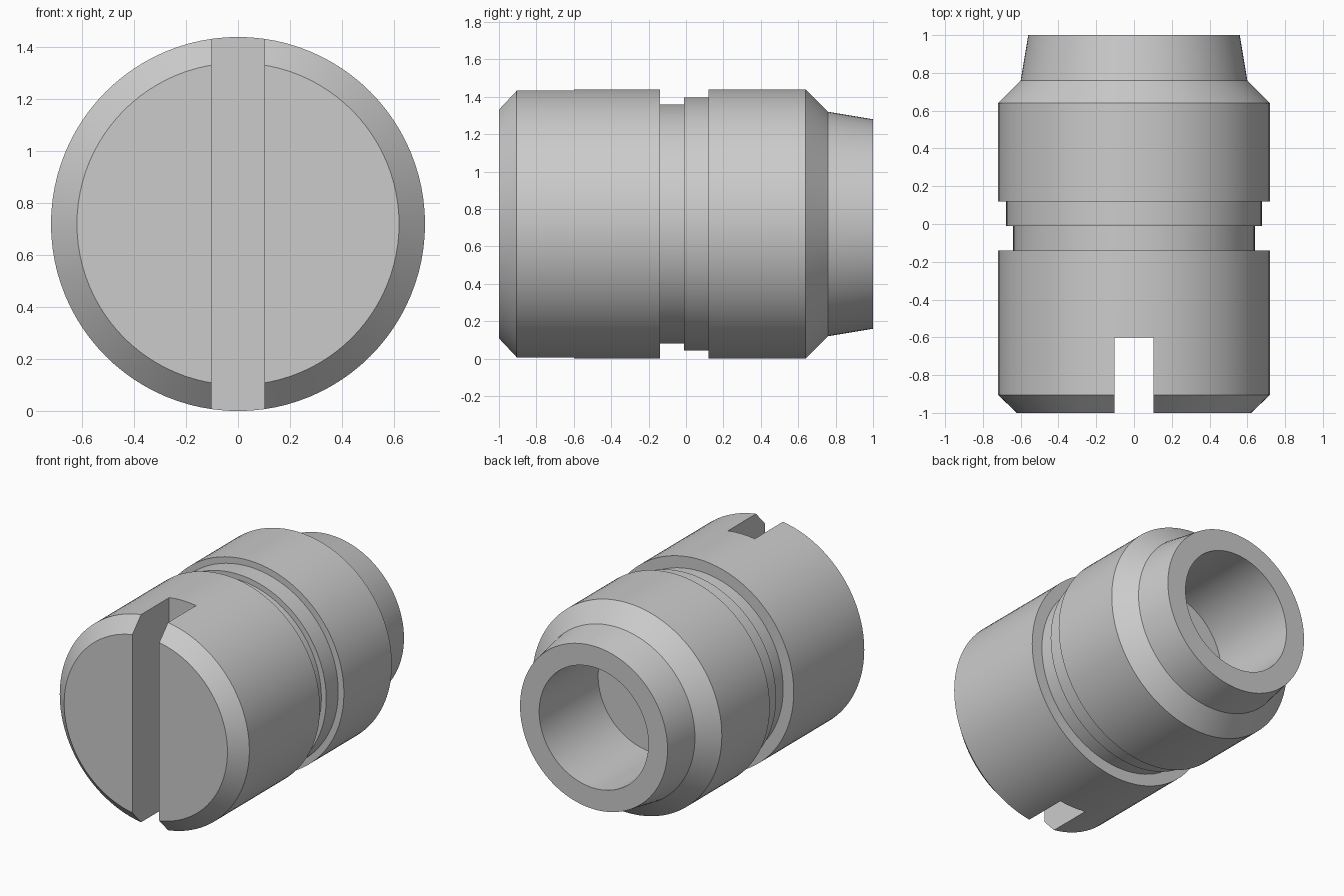
import bpy, bmesh, math
from mathutils import Vector

if "Cube" in bpy.data.objects:
    bpy.data.objects.remove(bpy.data.objects["Cube"], do_unlink=True)

AXIS_Z = 0.72
SEGMENTS = 96

steel = bpy.data.materials.new("plain_grey")
steel.use_nodes = True
grey = (0.6, 0.6, 0.6, 1)
steel.diffuse_color = grey
steel.node_tree.nodes["Principled BSDF"].inputs["Base Color"].default_value = grey


def finish(name, bm):
    bmesh.ops.recalc_face_normals(bm, faces=bm.faces)
    mesh = bpy.data.meshes.new(name)
    bm.to_mesh(mesh)
    bm.free()
    mesh.materials.append(steel)
    obj = bpy.data.objects.new(name, mesh)
    bpy.context.collection.objects.link(obj)
    return obj


def turned(name, profile):
    """Revolve (y, radius) points round the long axis and cap both ends."""
    bm = bmesh.new()
    rings = []
    for y, r in profile:
        angles = [2 * math.pi * i / SEGMENTS for i in range(SEGMENTS)]
        rings.append([bm.verts.new((r * math.cos(a), y, AXIS_Z + r * math.sin(a))) for a in angles])
    for a, b in zip(rings, rings[1:]):
        for i in range(SEGMENTS):
            j = (i + 1) % SEGMENTS
            bm.faces.new((a[i], a[j], b[j], b[i]))
    bm.faces.new(rings[0])
    bm.faces.new(rings[-1])
    return finish(name, bm)


# Plug body: chamfered front, stepped groove, tapered nose, blind bore
body = turned("plug_body", [
    (-1.0, 0.62), (-0.905, 0.72), (-0.14, 0.72), (-0.14, 0.64),
    (-0.01, 0.64), (-0.01, 0.677), (0.12, 0.677), (0.12, 0.72),
    (0.64, 0.72), (0.76, 0.6), (1.0, 0.56), (1.0, 0.415), (0.36, 0.415),
])

# Screwdriver slot across the front face
bm = bmesh.new()
bmesh.ops.create_cube(bm, size=1)
bmesh.ops.scale(bm, vec=Vector((0.204, 0.6, 2)), verts=bm.verts)
bmesh.ops.translate(bm, vec=Vector((0, -0.9, AXIS_Z)), verts=bm.verts)
cutter = finish("slot_cutter", bm)
cutter.hide_render = True
cutter.hide_set(True)

slot = body.modifiers.new("slot", "BOOLEAN")
slot.operation = "DIFFERENCE"
slot.solver = "EXACT"
slot.object = cutter

bpy.ops.object.select_all(action="DESELECT")
body.select_set(True)
bpy.context.view_layer.objects.active = body
bpy.ops.object.modifier_apply(modifier="slot")
bpy.data.objects.remove(cutter, do_unlink=True)
bpy.ops.object.shade_smooth_by_angle(angle=math.radians(25))
